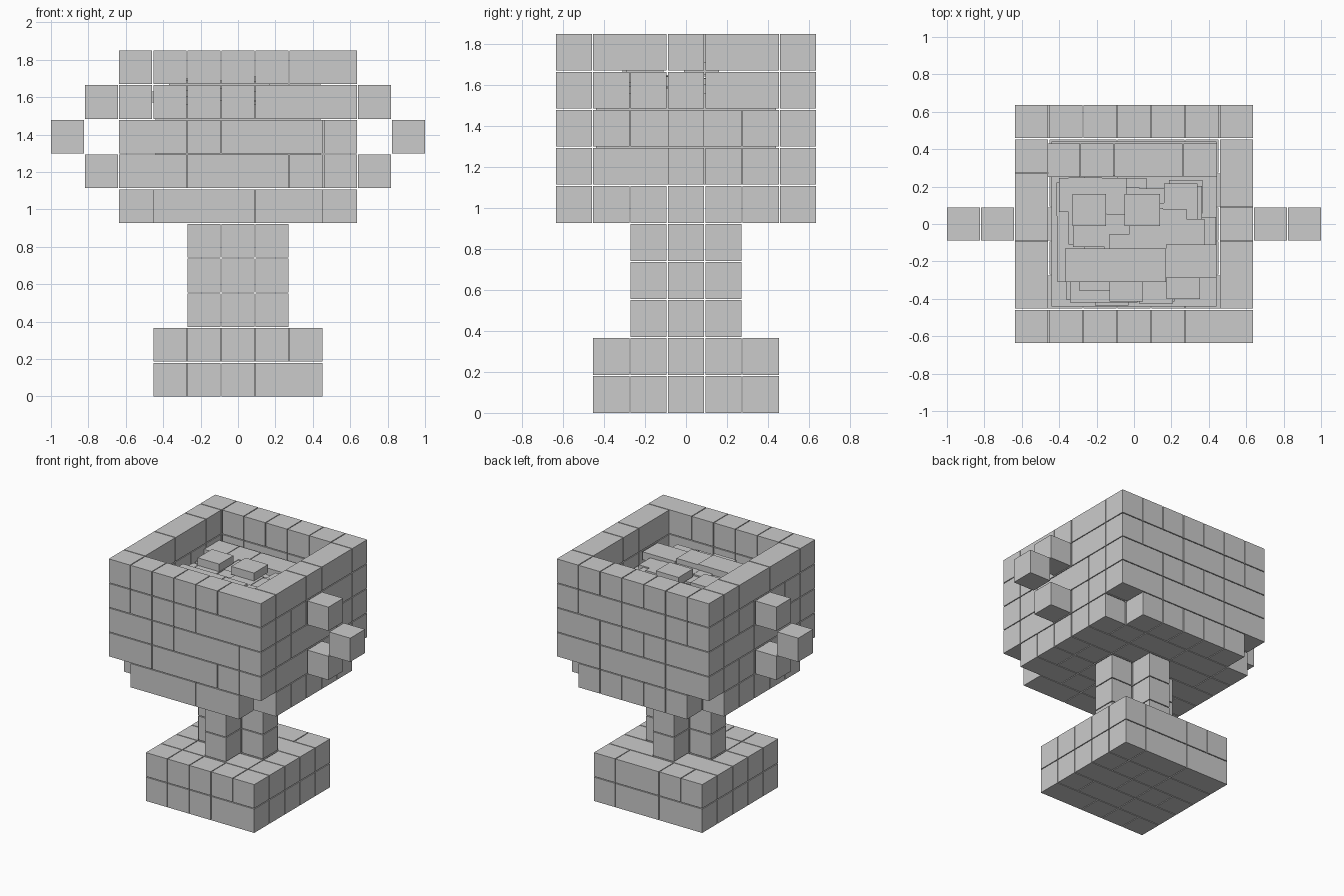
import bpy, bmesh, random
from mathutils import Matrix, Vector

if "Cube" in bpy.data.objects:
    bpy.data.objects.remove(bpy.data.objects["Cube"])

P, PZ, GAP = 0.1823, 0.1855, 0.006   # brick pitch across, pitch up, joint width
rng = random.Random(4)


def add_box(bm, lo, hi):
    lo, hi = Vector(lo), Vector(hi)
    m = Matrix.Translation((lo + hi) / 2) @ Matrix.Diagonal((*(hi - lo), 1))
    bmesh.ops.create_cube(bm, size=1, matrix=m)


def brick(bm, x0, x1, y0, y1, layer):
    """Brick covering cells x0..x1, y0..y1 (inclusive, centred on 0) of a layer."""
    g = GAP / 2
    add_box(bm, ((x0 - .5) * P + g, (y0 - .5) * P + g, layer * PZ),
            ((x1 + .5) * P - g, (y1 + .5) * P - g, (layer + 1) * PZ - GAP))


def runs(a, b):
    """Split cells a..b into random brick lengths."""
    while a <= b:
        e = min(b, a + rng.choice((1, 1, 1, 2, 2, 3)) - 1)
        yield a, e
        a = e + 1


def split(start, lengths):
    for n in lengths:
        yield start, start + n - 1
        start += n


def finish(name, bm):
    me = bpy.data.meshes.new(name)
    bm.to_mesh(me)
    bm.free()
    ob = bpy.data.objects.new(name, me)
    bpy.context.collection.objects.link(ob)


# Square foot, two courses of 5 x 5
bm = bmesh.new()
for layer in (0, 1):
    for j in range(-2, 3):
        for a, b in runs(-2, 2):
            brick(bm, a, b, j, j, layer)
finish("foot", bm)

# Cross-shaped stem
bm = bmesh.new()
for layer in (2, 3, 4):
    for x, y in ((0, 0), (1, 0), (-1, 0), (0, 1), (0, -1)):
        brick(bm, x, x, y, y, layer)
finish("stem", bm)

# Bowl floor: 7 x 7 without its corners
bm = bmesh.new()
for j in range(-3, 4):
    r = 2 if abs(j) == 3 else 3
    for a, b in runs(-r, r):
        brick(bm, a, b, j, j, 5)
finish("bowl_floor", bm)

# Bowl walls: rings of bricks, open inside
bm = bmesh.new()
for layer in range(6, 10):
    top = layer == 9
    front = split(-3, (1, 1, 1, 1, 1, 2)) if top else runs(-3, 3)
    back = split(-3, (1, 1, 1, 1, 1, 1, 1)) if top else runs(-3, 3)
    left = split(-2, (2, 2, 1)) if top else runs(-2, 2)
    right = split(-2, (2, 1, 2)) if top else runs(-2, 2)
    for a, b in front:
        brick(bm, a, b, -3, -3, layer)
    for a, b in back:
        brick(bm, a, b, 3, 3, layer)
    for a, b in left:
        brick(bm, -3, -3, a, b, layer)
    for a, b in right:
        brick(bm, 3, 3, a, b, layer)
finish("bowl_walls", bm)

# Stepped handles on both sides
for name, s in (("left_handle", -1), ("right_handle", 1)):
    bm = bmesh.new()
    for cell, layer in ((4, 6), (5, 7), (4, 8)):
        brick(bm, s * cell, s * cell, 0, 0, layer)
    finish(name, bm)

# Heap of flat slabs filling the bowl
bm = bmesh.new()
add_box(bm, (-.44, -.44, 6 * PZ), (.44, .44, 1.56))
for i in range(45):
    w, d = rng.choice(((.18, .18), (.36, .18), (.18, .36)))
    x = rng.uniform(-.44 + w / 2, .44 - w / 2)
    y = rng.uniform(-.44 + d / 2, .26 - d / 2)
    z = 1.57 + .08 * i / 45
    add_box(bm, (x - w / 2, y - d / 2, z - .05), (x + w / 2, y + d / 2, z))
for x0, x1 in ((-.46, -.29), (-.285, -.11), (-.105, .26), (.265, .445)):
    add_box(bm, (x0, .25, 1.57), (x1, .43, 1.63))
for x0, x1, y0, y1, z in ((-.33, -.15, -.01, .16, 1.70), (-.05, .14, -.01, .16, 1.71),
                          (-.37, -.01, -.31, -.13, 1.69), (-.01, .17, -.31, -.13, 1.685),
                          (.17, .44, -.29, -.11, 1.67)):
    add_box(bm, (x0, y0, z - .06), (x1, y1, z))
finish("slab_heap", bm)
